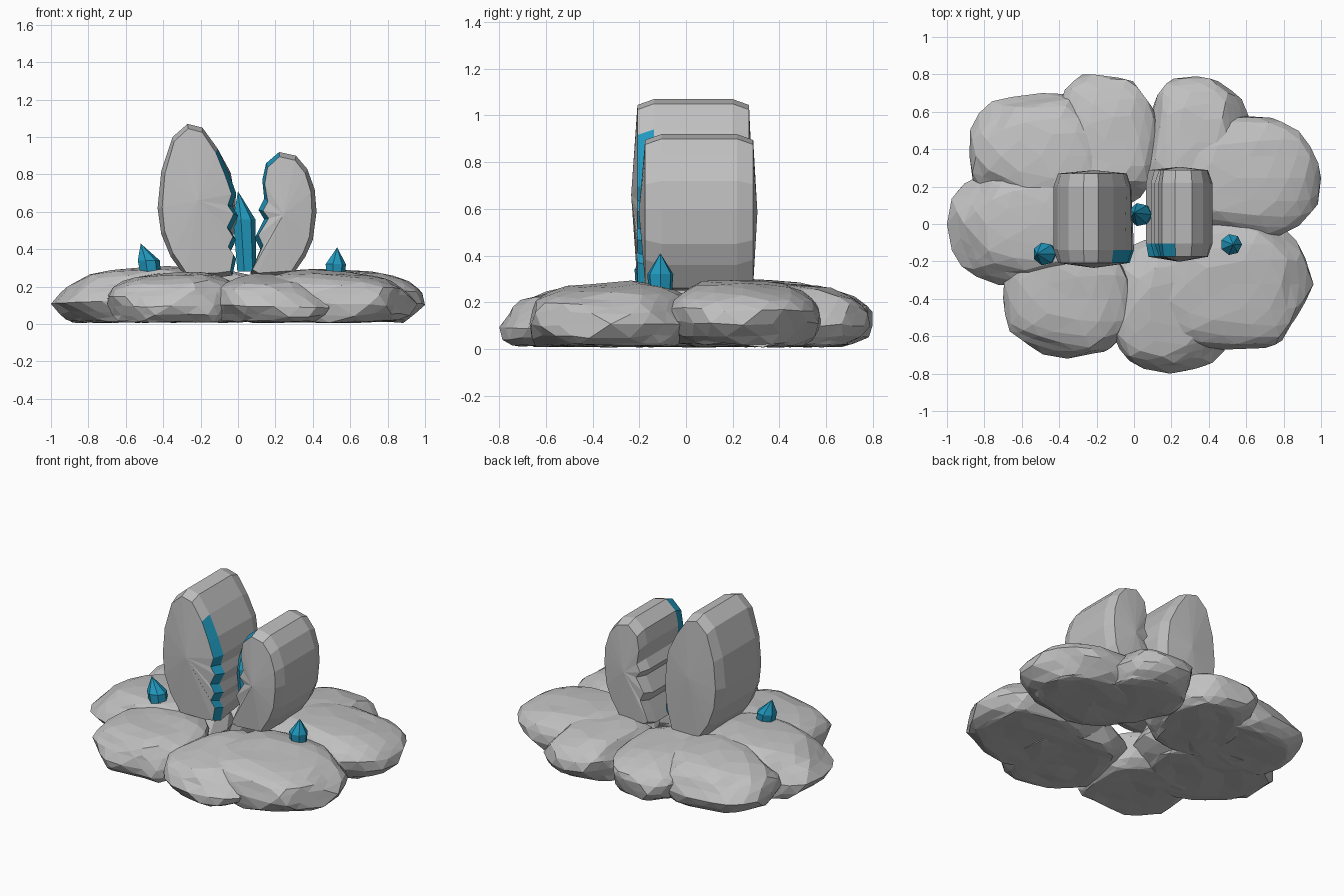
import bpy, bmesh, math, random
from mathutils import Vector

cube = bpy.data.objects.get("Cube")
if cube:
    bpy.data.objects.remove(cube, do_unlink=True)


def material(name, rgb):
    m = bpy.data.materials.new(name)
    m.use_nodes = True
    m.diffuse_color = (*rgb, 1)
    m.node_tree.nodes["Principled BSDF"].inputs["Base Color"].default_value = (*rgb, 1)
    return m


STONE = material("stone_grey", (0.53, 0.53, 0.53))
CRYSTAL = material("crystal_blue", (0.015, 0.32, 0.52))


def finish(bm, name, mats):
    bmesh.ops.recalc_face_normals(bm, faces=bm.faces[:])
    me = bpy.data.meshes.new(name)
    bm.to_mesh(me)
    bm.free()
    ob = bpy.data.objects.new(name, me)
    bpy.context.collection.objects.link(ob)
    for m in mats:
        me.materials.append(m)
    return ob


# Ring of domed, flat-bottomed boulders, fitted to a box and sloping outwards
def boulder(name, x0, x1, y0, y1, top, slope, seed):
    rng = random.Random(seed)
    bm = bmesh.new()
    bmesh.ops.create_icosphere(bm, subdivisions=3, radius=1)
    for v in bm.verts:
        v.co = [math.copysign(abs(c) ** 0.75, c) for c in v.co]
        v.co.z = max(v.co.z, -0.6)
    # chisel large facets around the rim
    for i in range(18):
        a = math.tau * (i + rng.random()) / 9
        n = Vector((math.cos(a), math.sin(a), rng.uniform(-0.8, 0.6))).normalized()
        d = rng.uniform(0.9, 1.0)
        for v in bm.verts:
            over = v.co.dot(n) - d
            if over > 0:
                v.co -= n * over
    bmesh.ops.dissolve_limit(bm, angle_limit=math.radians(6),
                             verts=bm.verts[:], edges=bm.edges[:])
    lo = [min(v.co[k] for v in bm.verts) for k in range(3)]
    hi = [max(v.co[k] for v in bm.verts) for k in range(3)]
    cx, cy = (x0 + x1) / 2, (y0 + y1) / 2
    out = Vector((cx, cy)).normalized()
    for v in bm.verts:
        u, w, h = [(v.co[k] - lo[k]) / (hi[k] - lo[k]) for k in range(3)]
        x, y = x0 + u * (x1 - x0), y0 + w * (y1 - y0)
        radial = (x - cx) * out.x + (y - cy) * out.y
        z = 0.012 + h * (top - 0.012) - radial * slope * h
        v.co = (x, y, z + rng.uniform(-0.006, 0.006))
    bmesh.ops.triangulate(bm, faces=bm.faces[:])
    return finish(bm, name, [STONE])


BOULDERS = [
    ("front_left", -0.15, 0.52, -0.8, -0.06, 0.26, 0.1),
    ("front_right", -0.7, 0.0, -0.72, -0.06, 0.27, 0.1),
    ("right", -1, -0.08, -0.33, 0.34, 0.3, 0.07),
    ("back_right", -0.88, -0.1, 0.03, 0.7, 0.29, 0.1),
    ("back_centre", -0.43, 0.14, 0.08, 0.8, 0.28, 0.1),
    ("back_left", 0.04, 0.63, 0.08, 0.79, 0.28, 0.1),
    ("left_back", 0.1, 1, -0.09, 0.58, 0.29, 0.06),
    ("left_front", 0.08, 0.96, -0.67, 0.04, 0.28, 0.07),
]
for i, b in enumerate(BOULDERS):
    boulder("boulder_" + b[0], *b[1:], seed=i + 3)


# Split egg-shaped slabs: chamfered extrusions with a blue edge along the crack
def slab(name, outline, crack, back_crack, front, back):
    front_pts = [Vector(p) for p in outline + crack]
    back_pts = [Vector(p) for p in outline + back_crack]
    xs, zs = zip(*outline, *crack)
    mid = Vector((max(xs) + min(xs), max(zs) + min(zs))) / 2
    bm = bmesh.new()
    rings = []
    for pts, y, inset in ((front_pts, front, 0.025), (front_pts, front + 0.07, 0),
                          (back_pts, back - 0.07, 0), (back_pts, back, 0.025)):
        ring = []
        for p in pts:
            q = p + (mid - p).normalized() * inset
            ring.append(bm.verts.new((q.x, y, q.y)))
        rings.append(ring)
    n = len(front_pts)
    for r in range(3):
        for i in range(n):
            j = (i + 1) % n
            f = bm.faces.new((rings[r][i], rings[r][j], rings[r + 1][j], rings[r + 1][i]))
            if r == 0 and len(outline) - 1 <= i < n - 1:
                f.material_index = 1
    # domed caps
    for ring, y in ((rings[0], front - 0.027), (rings[3], back + 0.018)):
        c = bm.verts.new((mid.x, y, mid.y))
        for i in range(n):
            bm.faces.new((c, ring[i], ring[(i + 1) % n]))
    return finish(bm, name, [STONE, CRYSTAL])


TALL_CRACK = [(-0.05, 0.81), (-0.01, 0.7), (-0.03, 0.63), (0, 0.58), (-0.04, 0.5),
              (-0.01, 0.45), (-0.04, 0.39), (-0.01, 0.35), (-0.03, 0.26)]
# behind the chipped edge the tall slab follows a smooth curve
TALL_BACK = [(-0.015 - 0.55 * (z - 0.6) ** 2, z) for x, z in TALL_CRACK]
slab("tall_slab",
     [(-0.1, 0.25), (-0.28, 0.25), (-0.36, 0.36), (-0.41, 0.48), (-0.43, 0.62),
      (-0.41, 0.82), (-0.35, 1.0), (-0.27, 1.07), (-0.19, 1.05), (-0.11, 0.94)],
     TALL_CRACK, TALL_BACK, -0.208, 0.27)

SHORT_CRACK = [(0.15, 0.86), (0.13, 0.77), (0.14, 0.67), (0.11, 0.61), (0.14, 0.56),
               (0.09, 0.46), (0.12, 0.4), (0.09, 0.33), (0.065, 0.27)]
slab("short_slab",
     [(0.1, 0.25), (0.29, 0.26), (0.36, 0.36), (0.4, 0.45), (0.42, 0.6),
      (0.41, 0.72), (0.37, 0.83), (0.31, 0.9), (0.22, 0.92)],
     SHORT_CRACK, SHORT_CRACK, -0.175, 0.288)


# Pointed crystals: seven-sided prisms with tips set off centre
def crystal(name, base, top, tip, radius):
    bm = bmesh.new()
    rings = []
    for centre, r in ((base, 0.85), (top, 1)):
        rings.append([bm.verts.new(Vector(centre) + Vector((math.cos(a), math.sin(a), 0))
                                   * radius * r)
                      for a in (math.tau * k / 7 for k in range(7))])
    point = bm.verts.new(tip)
    bm.faces.new(rings[0])
    for i in range(7):
        j = (i + 1) % 7
        bm.faces.new((rings[0][i], rings[0][j], rings[1][j], rings[1][i]))
        bm.faces.new((rings[1][i], rings[1][j], point))
    return finish(bm, name, [CRYSTAL])


crystal("crystal_right", (-0.46, -0.16, 0.2), (-0.48, -0.16, 0.34), (-0.52, -0.16, 0.43), 0.062)
crystal("crystal_left", (0.52, -0.11, 0.2), (0.52, -0.11, 0.32), (0.53, -0.11, 0.41), 0.057)
crystal("crystal_centre", (0.045, 0.05, 0.28), (0.03, 0.05, 0.56), (0.0, 0.06, 0.71), 0.063)
